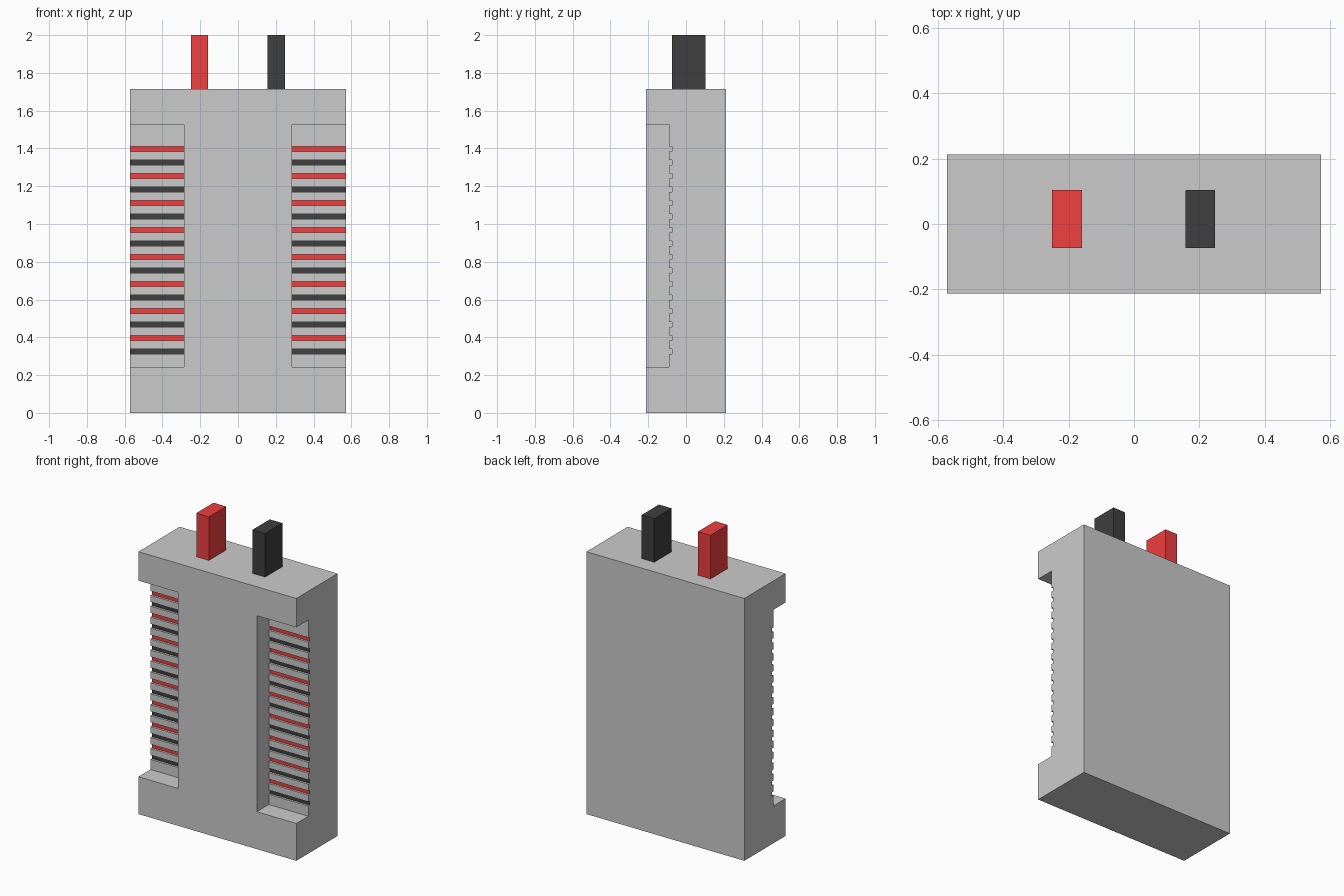
import bpy, bmesh

if "Cube" in bpy.data.objects:
    bpy.data.objects.remove(bpy.data.objects["Cube"])

W, D, H = 0.571, 0.213, 1.715          # body half width, half depth, height
SLOT_X, SLOT_Z0, SLOT_Z1 = 0.285, 0.244, 1.526
SLOT_Y, GROOVE_Y = -0.089, -0.075      # slot floor and groove floor
STRIPES, TOP_Z, STEP, HALF = 16, 1.397, 0.0715, 0.014


def material(name, color):
    m = bpy.data.materials.new(name)
    m.diffuse_color = color
    m.use_nodes = True
    m.node_tree.nodes["Principled BSDF"].inputs["Base Color"].default_value = m.diffuse_color
    return m


def make_object(name, bm):
    bmesh.ops.recalc_face_normals(bm, faces=bm.faces)
    me = bpy.data.meshes.new(name)
    bm.to_mesh(me)
    bm.free()
    ob = bpy.data.objects.new(name, me)
    bpy.context.collection.objects.link(ob)
    return ob


def box(name, lo, hi, mat=None):
    bm = bmesh.new()
    bmesh.ops.create_cube(bm, size=1)
    for v in bm.verts:
        v.co = [(a + b) / 2 + c * (b - a) for a, b, c in zip(lo, hi, v.co)]
    ob = make_object(name, bm)
    if mat:
        ob.data.materials.append(mat)
    return ob


grey = material("grey", (0.6, 0.6, 0.6, 1))
red = material("red", (0.87, 0.05, 0.05, 1))
black = material("black", (0.05, 0.05, 0.05, 1))

body = box("body", (-W, -D, 0), (W, D, H), grey)

# Side profile of a slot with its row of grooves, from bottom to top
profile = [(-0.4, SLOT_Z0), (SLOT_Y, SLOT_Z0)]
for i in reversed(range(STRIPES)):
    z = TOP_Z - i * STEP
    profile += [(SLOT_Y, z - HALF), (GROOVE_Y, z - HALF),
                (GROOVE_Y, z + HALF), (SLOT_Y, z + HALF)]
profile += [(SLOT_Y, SLOT_Z1), (-0.4, SLOT_Z1)]

# Cut the slots into both front corners
for side, label in ((-1, "left"), (1, "right")):
    bm = bmesh.new()
    face = bm.faces.new([bm.verts.new((side * SLOT_X, y, z)) for y, z in profile])
    ext = bmesh.ops.extrude_face_region(bm, geom=[face])["geom"]
    bmesh.ops.translate(bm, vec=(side * 0.5, 0, 0),
                        verts=[g for g in ext if isinstance(g, bmesh.types.BMVert)])
    cutter = make_object(label + "_slot_cutter", bm)
    cutter.hide_render = True
    mod = body.modifiers.new(label + "_slot", 'BOOLEAN')
    mod.operation, mod.solver, mod.object = 'DIFFERENCE', 'EXACT', cutter
    bpy.context.view_layer.objects.active = body
    bpy.ops.object.modifier_apply(modifier=mod.name)
    bpy.data.objects.remove(cutter)

# Colour the groove floors alternately red and black
body.data.materials.clear()
for m in (grey, red, black):
    body.data.materials.append(m)
for p in body.data.polygons:
    p.material_index = 0
    if p.normal.y < -0.9 and abs(p.center.y - GROOVE_Y) < 0.002:
        p.material_index = 1 + round((TOP_Z - p.center.z) / STEP) % 2

# Terminals on top
box("red_terminal", (-0.25, -0.074, H), (-0.159, 0.104, 2), red)
box("black_terminal", (0.157, -0.074, H), (0.248, 0.104, 2), black)
